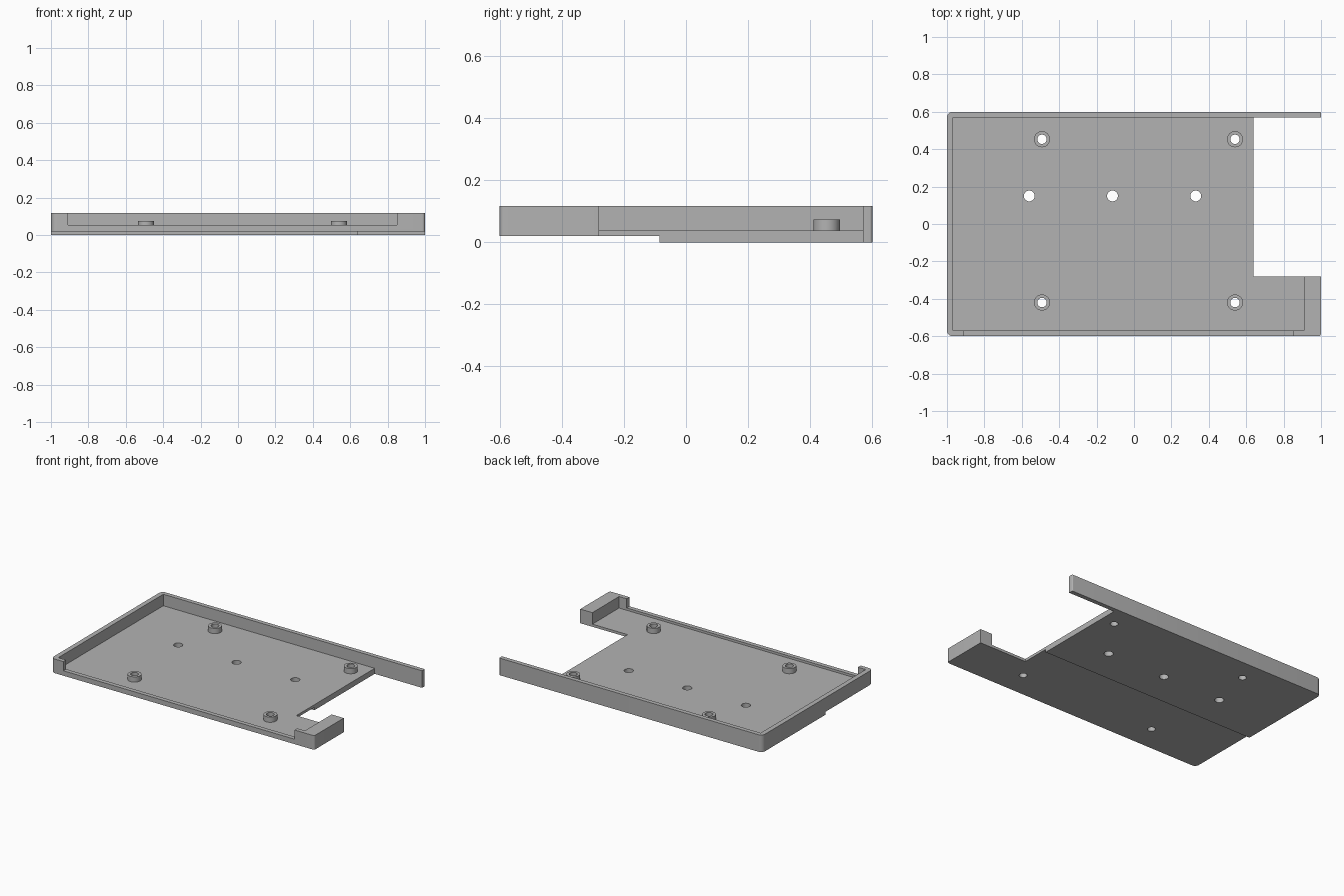
import bpy, bmesh, math

old = bpy.data.objects.get("Cube")
if old:
    bpy.data.objects.remove(old, do_unlink=True)

grey = bpy.data.materials.new("plain grey")
grey.use_nodes = True
colour = (0.45, 0.45, 0.45, 1)
grey.diffuse_color = colour
grey.node_tree.nodes["Principled BSDF"].inputs["Base Color"].default_value = colour

HEIGHT, FLOOR, STEP, LIP, BOSS_TOP = 0.117, 0.038, 0.02, 0.054, 0.074


def make_object(name, bm):
    bmesh.ops.recalc_face_normals(bm, faces=bm.faces)
    mesh = bpy.data.meshes.new(name)
    bm.to_mesh(mesh)
    bm.free()
    ob = bpy.data.objects.new(name, mesh)
    bpy.context.scene.collection.objects.link(ob)
    mesh.materials.append(grey)
    return ob


def prism(name, outline, z0, z1):
    bm = bmesh.new()
    face = bm.faces.new([bm.verts.new((x, y, z0)) for x, y in outline])
    top = bmesh.ops.extrude_face_region(bm, geom=[face])["geom"]
    for v in top:
        if isinstance(v, bmesh.types.BMVert):
            v.co.z = z1
    return make_object(name, bm)


def box(name, x0, x1, y0, y1, z0, z1):
    return prism(name, [(x0, y0), (x1, y0), (x1, y1), (x0, y1)], z0, z1)


def cylinder(name, x, y, r, z0, z1, sides=32):
    ring = [(x + r * math.cos(i * math.tau / sides), y + r * math.sin(i * math.tau / sides))
            for i in range(sides)]
    return prism(name, ring, z0, z1)


def combine(target, other, operation):
    mod = target.modifiers.new(operation, "BOOLEAN")
    mod.operation, mod.solver, mod.object = operation, "EXACT", other
    bpy.context.view_layer.objects.active = target
    bpy.ops.object.modifier_apply(modifier=mod.name)
    bpy.data.objects.remove(other, do_unlink=True)


# Outer block with rounded corners
outline = []
for cx, cy, r, start in ((-1, -0.6, 0.03, 180), (1, -0.6, 0.015, 270),
                         (1, 0.6, 0.008, 0), (-1, 0.6, 0.03, 90)):
    ox, oy = cx - math.copysign(r, cx), cy - math.copysign(r, cy)
    for i in range(7):
        a = math.radians(start + 15 * i)
        outline.append((ox + r * math.cos(a), oy + r * math.sin(a)))
tray = prism("tray", outline, 0, HEIGHT)

# Side notch, pocket, lowered front lip and raised underside
combine(tray, box("notch", 0.64, 1.2, -0.28, 0.57, -0.2, 0.3), "DIFFERENCE")
combine(tray, box("pocket", -0.967, 0.908, -0.57, 0.57, FLOOR, 0.3), "DIFFERENCE")
combine(tray, box("lip_gap", -0.908, 0.85, -0.8, -0.5, LIP, 0.3), "DIFFERENCE")
combine(tray, box("underside_step", -1.2, 1.2, -0.8, -0.085, -0.2, STEP), "DIFFERENCE")

# Screw bosses with through holes
for x in (-0.492, 0.54):
    for y in (-0.42, 0.453):
        combine(tray, cylinder("boss", x, y, 0.043, FLOOR - 0.01, BOSS_TOP), "UNION")
        combine(tray, cylinder("boss_hole", x, y, 0.025, -0.2, 0.3), "DIFFERENCE")

# Row of plain floor holes
for x in (-0.56, -0.115, 0.33):
    combine(tray, cylinder("floor_hole", x, 0.15, 0.029, -0.2, 0.3), "DIFFERENCE")

bpy.ops.object.select_all(action="DESELECT")
tray.select_set(True)
bpy.context.view_layer.objects.active = tray
bpy.ops.object.shade_smooth_by_angle(angle=math.radians(30))
